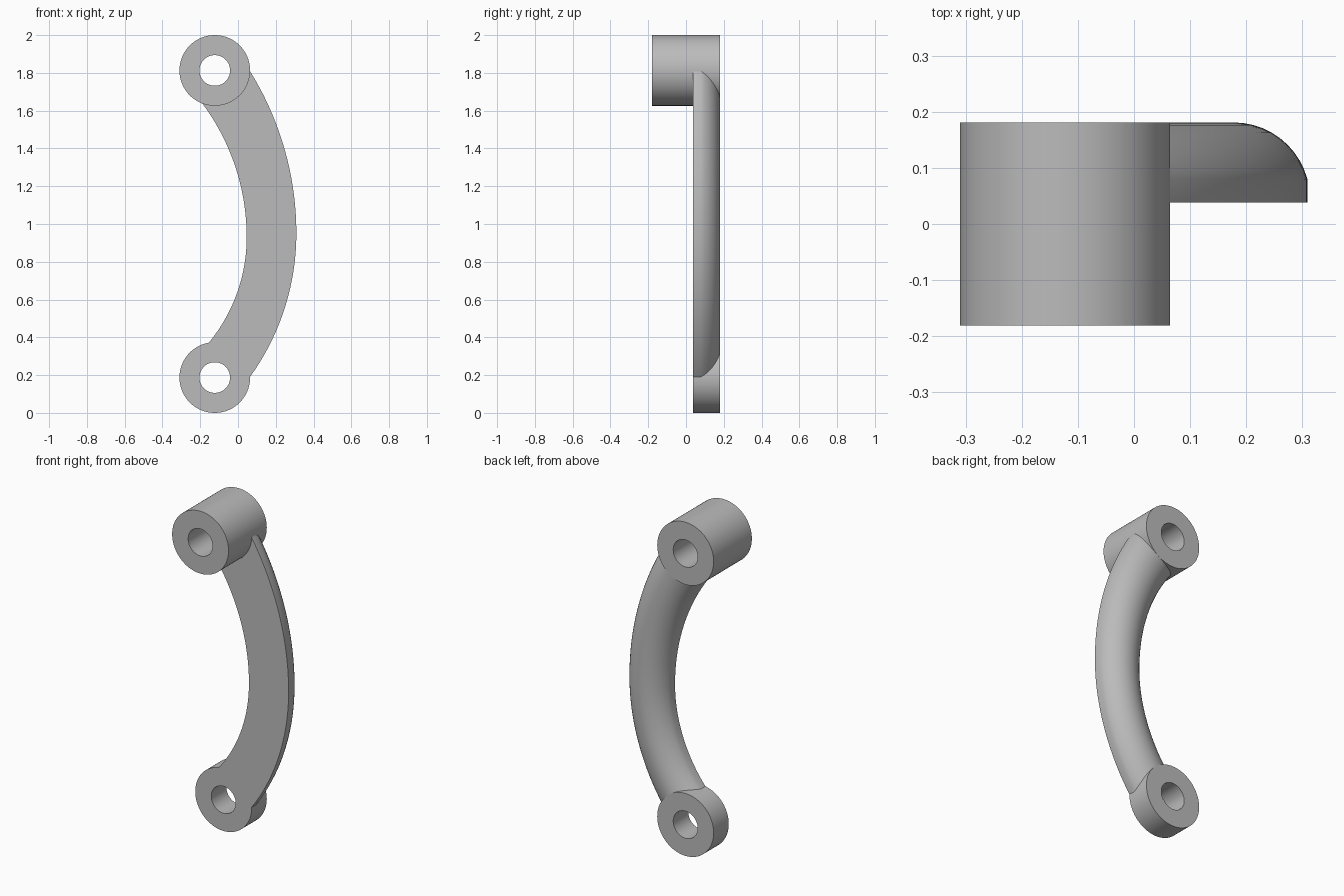
import bpy, bmesh, math

cube = bpy.data.objects.get("Cube")
if cube:
    bpy.data.objects.remove(cube, do_unlink=True)

# One plain grey for the whole part
grey = bpy.data.materials.new("plain_grey")
grey.use_nodes = True
colour = (0.5, 0.5, 0.5, 1)
grey.diffuse_color = colour
grey.node_tree.nodes["Principled BSDF"].inputs["Base Color"].default_value = colour

PIVOT_X, RADIUS, HOLE = -0.123, 0.187, 0.081
FRONT, BACK, WALL = 0.038, 0.181, 0.08


def finish(name, bm):
    bmesh.ops.recalc_face_normals(bm, faces=bm.faces)
    mesh = bpy.data.meshes.new(name)
    bm.to_mesh(mesh)
    bm.free()
    mesh.materials.append(grey)
    obj = bpy.data.objects.new(name, mesh)
    bpy.context.collection.objects.link(obj)
    bpy.ops.object.select_all(action='DESELECT')
    obj.select_set(True)
    bpy.context.view_layer.objects.active = obj
    bpy.ops.object.shade_smooth_by_angle(angle=math.radians(25))
    return obj


def bridge(bm, a, b):
    for i in range(len(a)):
        j = (i + 1) % len(a)
        bm.faces.new((a[i], a[j], b[j], b[i]))


def boss(name, z, y0, y1, sides=96):
    """Round boss with a through hole along y."""
    bm = bmesh.new()
    rings = []
    for r, y in ((RADIUS, y0), (RADIUS, y1), (HOLE, y1), (HOLE, y0)):
        angles = [2 * math.pi * i / sides for i in range(sides)]
        rings.append([bm.verts.new((PIVOT_X + r * math.cos(a), y, z + r * math.sin(a)))
                      for a in angles])
    for k in range(4):
        bridge(bm, rings[k], rings[(k + 1) % 4])
    return finish(name, bm)


def edge_point(t, apex, bottom, top):
    """Point on a bowed edge: two arcs sharing a tangent at the apex."""
    end = top if t > 0 else bottom
    drop, rise = apex[0] - end[0], end[1] - apex[1]
    r = (drop * drop + rise * rise) / (2 * drop)
    dz = abs(t) * rise
    return apex[0] - r + math.sqrt(r * r - dz * dz), apex[1] + dz


def arm(name, steps=64, dome_steps=20):
    """Bowed arm: flat front, short side walls, domed back."""
    height = BACK - WALL
    half = 0.131
    r = (half * half + height * height) / (2 * height)
    spread = math.asin(half / r)
    section = [(-1, FRONT)]
    for i in range(dome_steps + 1):
        a = spread * (2 * i / dome_steps - 1)
        section.append((r * math.sin(a) / half, BACK - r + r * math.cos(a)))
    section.append((1, FRONT))

    bm = bmesh.new()
    rings = []
    for i in range(steps + 1):
        t = 2 * i / steps - 1
        ox, oz = edge_point(t, (0.309, 0.95), (0.063, 0.19), (0.063, 1.81))
        ix, iz = edge_point(t, (0.046, 0.93), (-0.156, 0.37), (-0.188, 1.637))
        ring = []
        for u, y in section:
            w = (u + 1) / 2
            ring.append(bm.verts.new((ix + (ox - ix) * w, y, iz + (oz - iz) * w)))
        rings.append(ring)
    for a, b in zip(rings, rings[1:]):
        bridge(bm, a, b)
    bm.faces.new(rings[0])
    bm.faces.new(rings[-1])
    return finish(name, bm)


boss("upper_boss", 2 - RADIUS, -BACK, BACK)
boss("lower_boss", RADIUS, FRONT, BACK)
arm("curved_arm")
